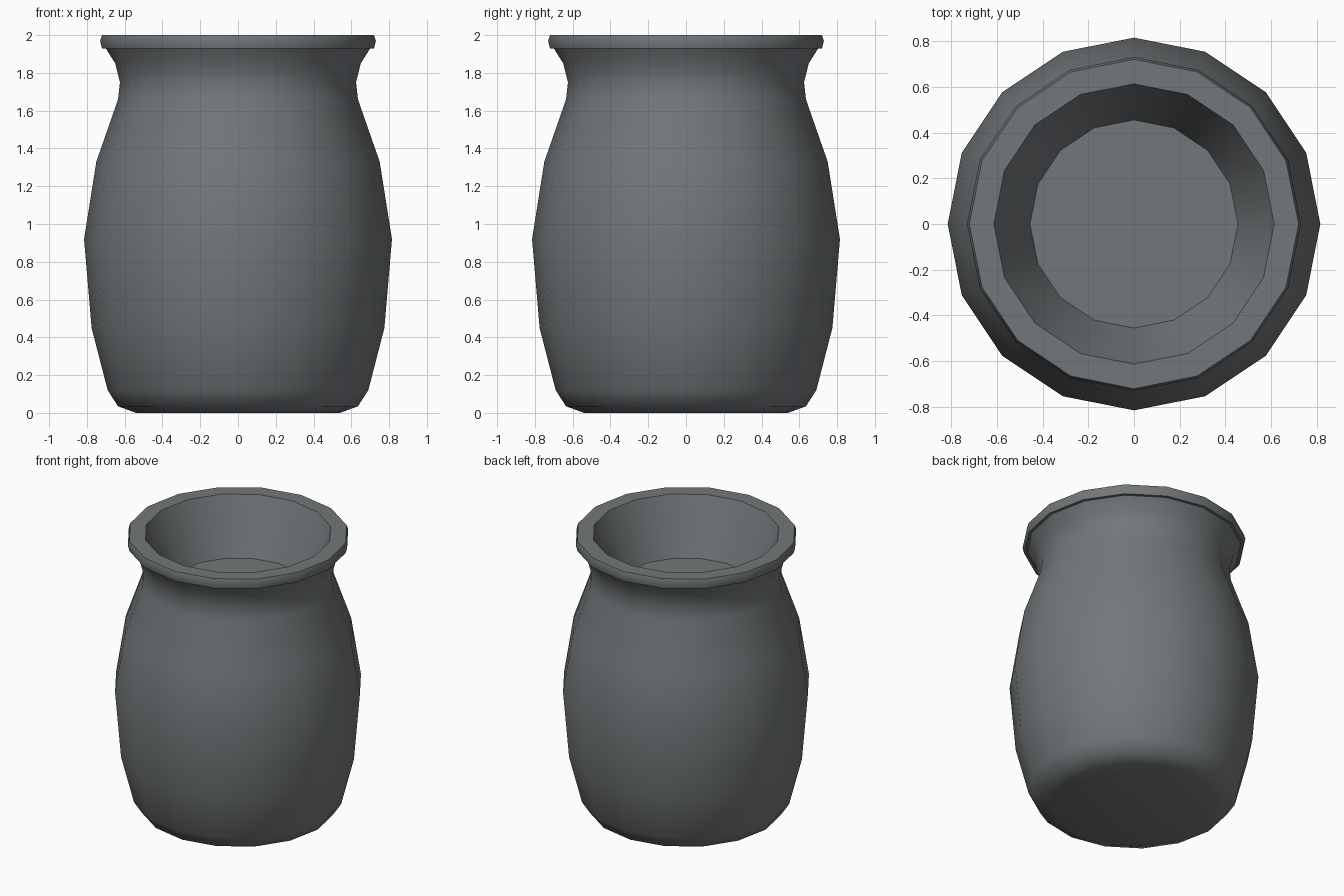
import bpy, bmesh, math

if "Cube" in bpy.data.objects:
    bpy.data.objects.remove(bpy.data.objects["Cube"])

SIDES = 16

# Profile (radius, z): base, belly, neck, rim, funnel-shaped well
profile = [
    (0.54, 0.0), (0.635, 0.035), (0.69, 0.12), (0.775, 0.45), (0.815, 0.92),
    (0.75, 1.33), (0.635, 1.66), (0.625, 1.75), (0.65, 1.85), (0.70, 1.93),
    (0.72, 1.93), (0.73, 1.97), (0.72, 2.0),
    (0.613, 2.0), (0.455, 1.61),
]

# Lathe the pot
bm = bmesh.new()
rings = []
for r, z in profile:
    rings.append([bm.verts.new((r * math.cos(2 * math.pi * i / SIDES),
                                r * math.sin(2 * math.pi * i / SIDES), z))
                  for i in range(SIDES)])
for low, high in zip(rings, rings[1:]):
    for i in range(SIDES):
        j = (i + 1) % SIDES
        bm.faces.new((low[i], low[j], high[j], high[i]))

# Underside and inner floor
bm.faces.new(rings[0][::-1])
bm.faces.new(rings[-1])

mesh = bpy.data.meshes.new("pot")
bm.to_mesh(mesh)
bm.free()
pot = bpy.data.objects.new("pot", mesh)
bpy.context.collection.objects.link(pot)

# Slate grey colour
mat = bpy.data.materials.new("slate_grey")
mat.diffuse_color = (0.17, 0.185, 0.192, 1.0)
mat.use_nodes = True
mat.node_tree.nodes["Principled BSDF"].inputs["Base Color"].default_value = mat.diffuse_color
mesh.materials.append(mat)

# Smooth shading with sharp rim and floor edges
bpy.context.view_layer.objects.active = pot
pot.select_set(True)
bpy.ops.object.shade_smooth_by_angle(angle=math.radians(42))
